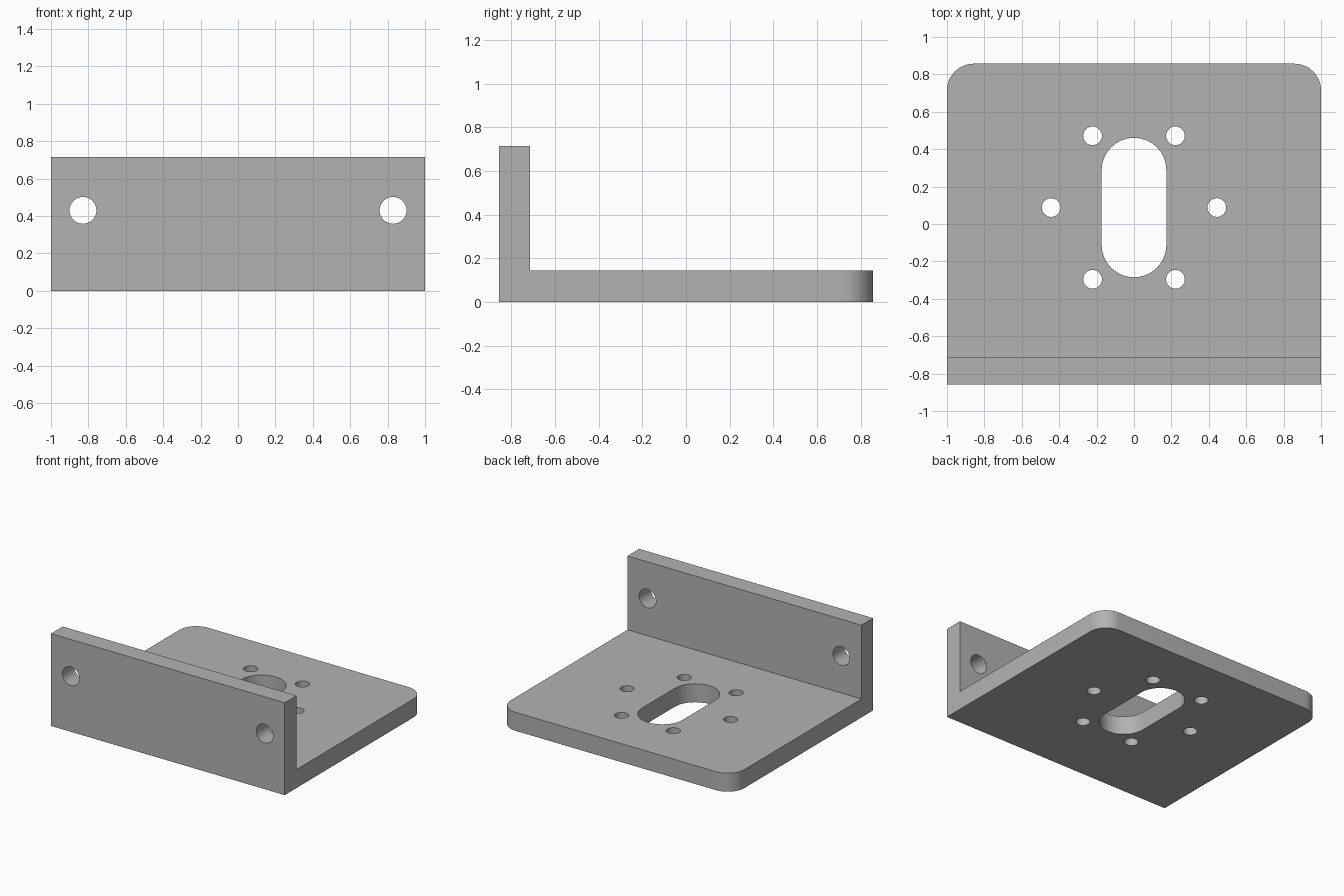
import bpy, bmesh, math
from mathutils import Matrix, Vector

cube = bpy.data.objects.get("Cube")
if cube:
    bpy.data.objects.remove(cube, do_unlink=True)

W, D, H, T = 1.0, 0.857, 0.714, 0.143   # half width, half depth, height, thickness


def material(name, value):
    mat = bpy.data.materials.new(name)
    mat.use_nodes = True
    color = (value, value, value, 1)
    mat.diffuse_color = color
    mat.node_tree.nodes["Principled BSDF"].inputs["Base Color"].default_value = color
    return mat


def prism(name, outline, direction):
    """Solid made by sweeping a closed outline along a direction."""
    bm = bmesh.new()
    base = bm.faces.new([bm.verts.new(p) for p in outline])
    swept = bmesh.ops.extrude_face_region(bm, geom=[base])["geom"]
    bmesh.ops.translate(bm, vec=direction,
                        verts=[v for v in swept if isinstance(v, bmesh.types.BMVert)])
    bmesh.ops.recalc_face_normals(bm, faces=bm.faces)
    mesh = bpy.data.meshes.new(name)
    bm.to_mesh(mesh)
    bm.free()
    obj = bpy.data.objects.new(name, mesh)
    bpy.context.collection.objects.link(obj)
    return obj


def stadium(radius, half_straight=0.0, steps=16):
    """Circle outline, stretched along y when half_straight is given."""
    points = []
    for side in (0, 1):
        for i in range(steps + (1 if half_straight else 0)):
            a = math.pi * (side + i / steps)
            shift = -half_straight if side else half_straight
            points.append(Vector((radius * math.cos(a), radius * math.sin(a) + shift, 0)))
    return points


# L-shaped bracket swept across the width
profile = [(-D, 0), (D, 0), (D, T), (T - D, T), (T - D, H), (-D, H)]
bracket = prism("angle_bracket", [(-W, y, z) for y, z in profile], (2 * W, 0, 0))

# Rounded back corners of the base plate
bm = bmesh.new()
bm.from_mesh(bracket.data)
corners = [e for e in bm.edges
           if all(v.co.y > D - 0.01 for v in e.verts)
           and abs(e.verts[0].co.z - e.verts[1].co.z) > 0.1]
bmesh.ops.bevel(bm, geom=corners, offset=T, segments=12, profile=0.5, affect='EDGES')
bm.to_mesh(bracket.data)
bm.free()

# Cutters: central slot, ring of six screw holes, two wall holes
center = Vector((0, 0.088, -0.1))
up = Vector((0, 0, 0.4))
cutters = [prism("slot_cutter", [p + center for p in stadium(0.173, 0.2)], up)]
for i in range(6):
    a = i * math.pi / 3
    spot = center + 0.443 * Vector((math.cos(a), math.sin(a), 0))
    cutters.append(prism("screw_hole_cutter", [p + spot for p in stadium(0.05)], up))
turn = Matrix.Rotation(math.pi / 2, 3, 'X')
for side in (-1, 1):
    spot = Vector((side * 0.829, -D - 0.1, 0.43))
    cutters.append(prism("wall_hole_cutter", [turn @ p + spot for p in stadium(0.072)],
                         (0, 0.4, 0)))

for cutter in cutters:
    cutter.hide_render = True
    mod = bracket.modifiers.new("cut", 'BOOLEAN')
    mod.operation, mod.solver, mod.object = 'DIFFERENCE', 'EXACT', cutter

# Bake the cuts and remove the cutters
graph = bpy.context.evaluated_depsgraph_get()
baked = bpy.data.meshes.new_from_object(bracket.evaluated_get(graph))
bracket.modifiers.clear()
bracket.data = baked
for cutter in cutters:
    bpy.data.objects.remove(cutter, do_unlink=True)

baked.materials.clear()
baked.materials.append(material("plain_grey", 0.45))

# Smooth hole walls and corners, sharp edges elsewhere
bpy.ops.object.select_all(action='DESELECT')
bracket.select_set(True)
bpy.context.view_layer.objects.active = bracket
bpy.ops.object.shade_smooth_by_angle(angle=math.radians(30))
